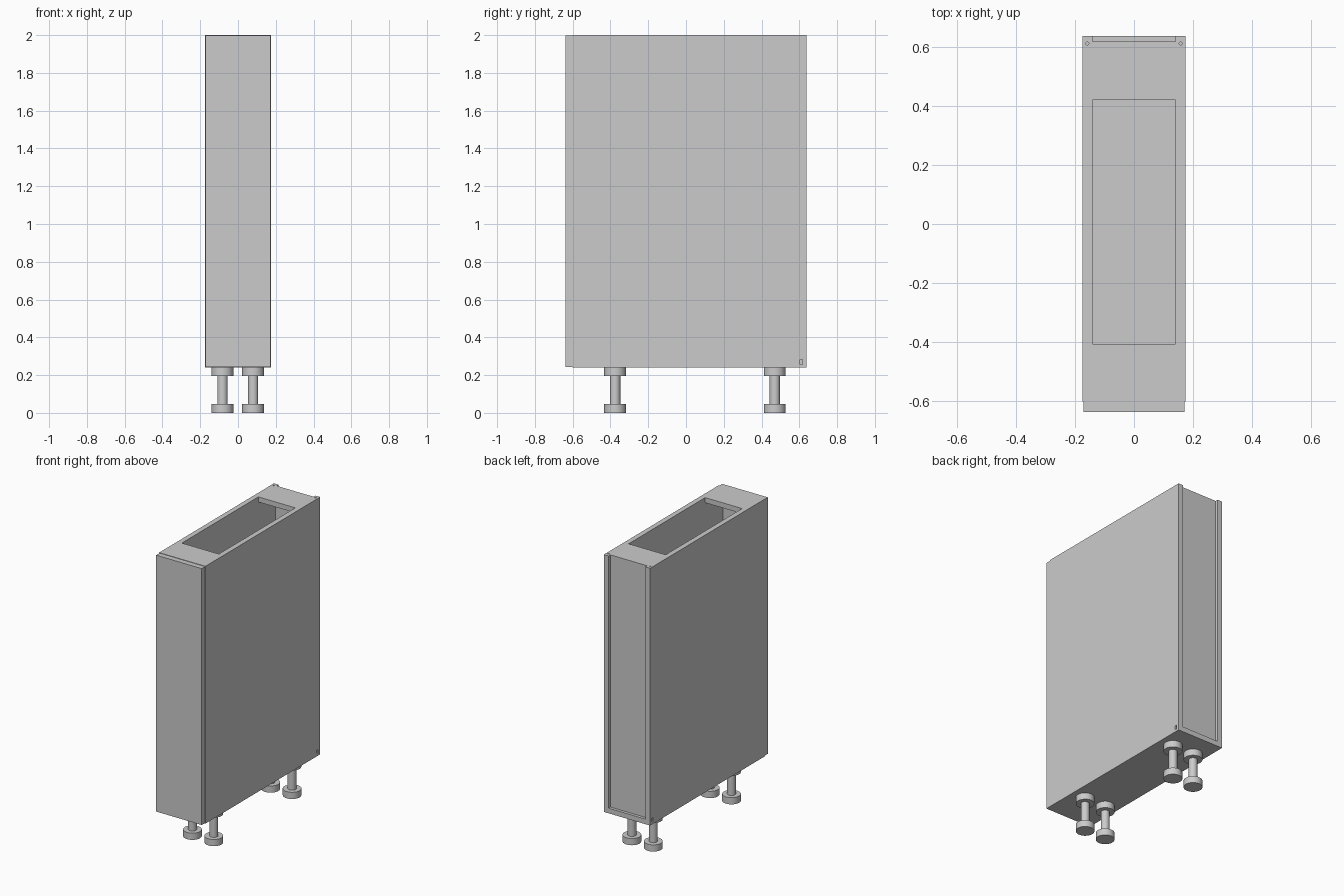
import bpy

if "Cube" in bpy.data.objects:
    bpy.data.objects.remove(bpy.data.objects["Cube"])


def box(name, x, y, z):
    """Box from (min, max) ranges on each axis."""
    lo, hi = zip(x, y, z)
    bpy.ops.mesh.primitive_cube_add(size=1, location=[(a + b) / 2 for a, b in zip(lo, hi)])
    ob = bpy.context.object
    ob.name = name
    ob.scale = [b - a for a, b in zip(lo, hi)]
    bpy.ops.object.transform_apply(location=False, rotation=False, scale=True)
    return ob


def cylinder(name, x, y, z0, z1, r, sides=32):
    bpy.ops.mesh.primitive_cylinder_add(vertices=sides, radius=r, depth=z1 - z0,
                                        location=(x, y, (z0 + z1) / 2))
    ob = bpy.context.object
    ob.name = name
    bpy.ops.object.shade_smooth_by_angle()
    return ob


def cut(target, cutter):
    mod = target.modifiers.new("cut", 'BOOLEAN')
    mod.object = cutter
    mod.operation = 'DIFFERENCE'
    mod.solver = 'EXACT'
    cutter.hide_render = True
    cutter.hide_set(True)


W, T = 0.175, 0.035              # half width, board thickness
FRONT, BACK = -0.602, 0.638
BOTTOM, TOP = 0.24, 2.0
INNER = (-W + T, W - T)

# Side panels with a small fixing hole on top and a slot low at the back
for side, s in (("left", -1), ("right", 1)):
    panel = box(side + "_side_panel", sorted((s * W, s * (W - T))), (FRONT, BACK), (BOTTOM, TOP))
    cut(panel, cylinder(side + "_hole_cutter", s * 0.158, 0.612, TOP - 0.04, TOP + 0.02, 0.005, 16))
    cut(panel, box(side + "_slot_cutter", sorted((s * 0.165, s * 0.2)), (0.604, 0.617), (0.257, 0.283)))

# Bottom board, top stretchers, recessed back and door
box("bottom_board", INNER, (FRONT, BACK), (BOTTOM, BOTTOM + T))
box("front_top_rail", INNER, (FRONT, -0.407), (TOP - T, TOP))
box("back_top_rail", INNER, (0.42, 0.618), (TOP - T, TOP))
box("back_panel", INNER, (0.603, 0.618), (BOTTOM + T, TOP - T))
box("door", (-0.172, 0.172), (-0.638, FRONT), (0.243, 1.997))

# Adjustable legs: collar, stem and foot
for row, y in (("front", -0.375), ("back", 0.47)):
    for side, x in (("left", -0.082), ("right", 0.08)):
        leg = f"{row}_{side}_leg"
        cylinder(leg + "_collar", x, y, 0.195, BOTTOM, 0.058)
        cylinder(leg + "_stem", x, y, 0.046, 0.195, 0.027)
        cylinder(leg + "_foot", x, y, 0.0, 0.046, 0.058)
